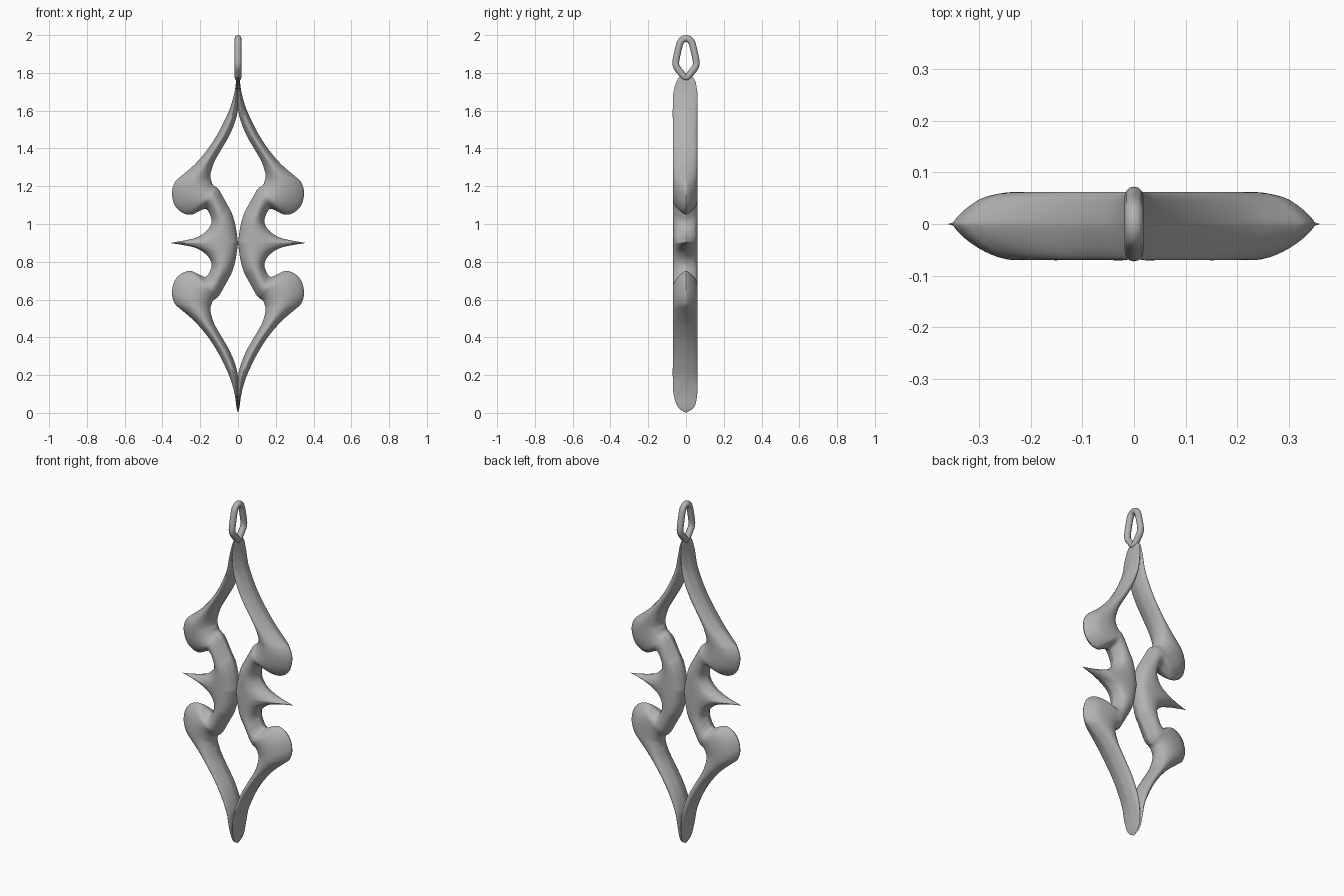
import bpy, bmesh, math
from mathutils import Vector

cube = bpy.data.objects.get("Cube")
if cube:
    bpy.data.objects.remove(cube, do_unlink=True)

MID = 0.9       # height of the mirror plane
ACROSS = 24     # samples from inner to outer edge
STEPS = 8       # samples between two ribs

metal = bpy.data.materials.new("grey metal")
metal.use_nodes = True
grey = (0.45, 0.45, 0.45, 1)
metal.diffuse_color = grey
metal.node_tree.nodes["Principled BSDF"].inputs["Base Color"].default_value = grey

# Ribs: inner x, z, outer x, z, depth, crest position, roundness
ARM = [
    (0, 1.80, 0, 1.80, 0, .5, .7),
    (0, 1.77, .008, 1.77, .042, .5, .7),
    (0, 1.70, .018, 1.70, .066, .5, .7),
    (0, 1.61, .04, 1.62, .07, .5, .7),
    (.016, 1.54, .075, 1.54, .07, .5, .7),
    (.045, 1.47, .115, 1.465, .07, .5, .7),
    (.085, 1.40, .165, 1.39, .07, .5, .7),
    (.125, 1.33, .23, 1.315, .07, .45, .7),
    (.145, 1.27, .305, 1.25, .07, .4, .7),
]
CURL = [
    ARM[-1],
    (.146, 1.25, .335, 1.22, .07, .4, .7),
    (.145, 1.24, .35, 1.165, .07, .4, .7),
    (.14, 1.225, .335, 1.10, .07, .4, .7),
    (.135, 1.21, .295, 1.06, .07, .4, .7),
    (.125, 1.2, .245, 1.05, .07, .42, .7),
    (.115, 1.195, .175, 1.08, .07, .5, .7),
    (.10, 1.18, .148, 1.05, .068, .5, .75),
]
CRESCENT = [
    CURL[-1],
    (.055, 1.10, .14, 1.01, .068, .5, .8),
    (.03, 1.05, .165, .965, .068, .4, .9),
    (.012, .985, .23, .925, .068, .32, 1),
    (0, .90, .36, .90, .068, .25, 1),
]


def spline(points, steps, cyclic=False):
    """Smooth curve through tuples of any length."""
    n = len(points)
    pick = (lambda i: points[i % n]) if cyclic else (lambda i: points[max(0, min(n - 1, i))])
    out = []
    for i in range(n if cyclic else n - 1):
        for s in range(steps):
            t = s / steps
            out.append(tuple(
                b + t * ((c - a) + t * ((2 * a - 5 * b + 4 * c - d) + t * (3 * b - a - 3 * c + d))) / 2
                for a, b, c, d in zip(pick(i - 1), pick(i), pick(i + 1), pick(i + 2))))
    if not cyclic:
        out.append(points[-1])
    return out


def rib_ring(bm, rib):
    """One closed cross-section: domed front, flattened back, sharp edges."""
    ix, iz, ox, oz, depth, crest, power = rib
    inner, outer = Vector((max(ix, 0), 0, iz - MID)), Vector((max(ox, 0), 0, oz - MID))
    skew = math.log(.5) / math.log(crest)

    def point(k, side):
        # Cosine spacing keeps the steep edges well sampled
        t = (1 - math.cos(math.pi * k / ACROSS)) / 2
        h = max(depth, 0) * max(math.sin(math.pi * t ** skew), 0) ** power
        if side > 0 and h > .05:
            h = .05 + (h - .05) * .6
        return bm.verts.new(inner.lerp(outer, t) + Vector((0, side * h, 0)))

    front = [point(k, -1) for k in range(ACROSS + 1)]
    back = [point(k, 1) for k in range(ACROSS - 1, 0, -1)]
    return front + back


def smooth(obj, angle):
    bpy.ops.object.select_all(action='DESELECT')
    obj.select_set(True)
    bpy.context.view_layer.objects.active = obj
    bpy.ops.object.shade_smooth_by_angle(angle=math.radians(angle))


def loft(name, ribs):
    bm = bmesh.new()
    rings = [rib_ring(bm, r) for r in spline(ribs, STEPS)]
    for a, b in zip(rings, rings[1:]):
        for k in range(len(a)):
            j = (k + 1) % len(a)
            bm.faces.new((a[k], a[j], b[j], b[k]))
    bmesh.ops.remove_doubles(bm, verts=bm.verts, dist=1e-5)
    bmesh.ops.recalc_face_normals(bm, faces=bm.faces)
    # Make sure the front faces -y
    if sum(f.normal.y * f.calc_center_median().y for f in bm.faces) < 0:
        bmesh.ops.reverse_faces(bm, faces=bm.faces)
    mesh = bpy.data.meshes.new(name)
    bm.to_mesh(mesh)
    bm.free()
    mesh.materials.append(metal)
    obj = bpy.data.objects.new(name, mesh)
    bpy.context.collection.objects.link(obj)
    obj.location.z = MID
    smooth(obj, 35)
    mirror = obj.modifiers.new("four_way", 'MIRROR')
    mirror.use_axis = (True, False, True)
    mirror.merge_threshold = 1e-4


# Body: long arms, curled lobes and central crescents with side spikes
loft("long_arms", ARM)
loft("curled_lobes", CURL)
loft("spiked_crescents", CRESCENT)

# Hanging loop: teardrop tube in the side plane
half = [(.03, 1.805), (.054, 1.845), (.044, 1.91), (.028, 1.965)]
outline = [(0, 1.776)] + half + [(0, 1.982)] + [(-y, z) for y, z in reversed(half)]
path = spline(outline, 6, cyclic=True)
curve = bpy.data.curves.new("hanging_loop", 'CURVE')
curve.dimensions = '3D'
curve.bevel_depth = .018
curve.bevel_resolution = 4
line = curve.splines.new('POLY')
line.points.add(len(path) - 1)
for p, (y, z) in zip(line.points, path):
    p.co = (0, y, z, 1)
line.use_cyclic_u = True
line.use_smooth = True
curve.materials.append(metal)
ring = bpy.data.objects.new("hanging_loop", curve)
bpy.context.collection.objects.link(ring)
